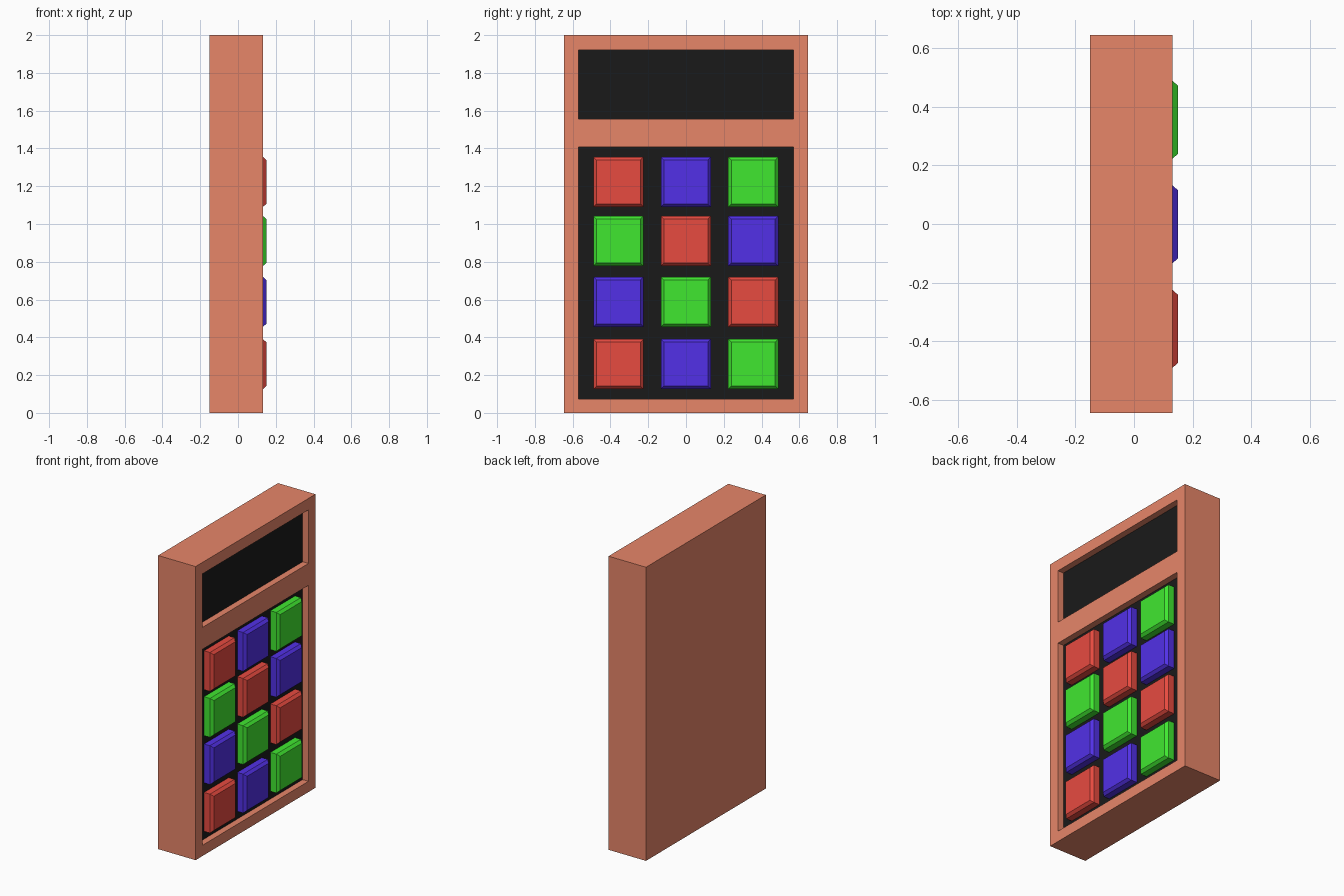
import bpy
import bmesh
from mathutils import Matrix, Vector

if "Cube" in bpy.data.objects:
    bpy.data.objects.remove(bpy.data.objects["Cube"])


def material(name, rgb):
    mat = bpy.data.materials.new(name)
    mat.use_nodes = True
    color = (*rgb, 1)
    mat.diffuse_color = color
    mat.node_tree.nodes["Principled BSDF"].inputs["Base Color"].default_value = color
    return mat


clay = material("clay", (0.8, 0.238, 0.141))
black = material("black", (0.01, 0.01, 0.01))
red = material("red", (0.8, 0.069, 0.051))
green = material("green", (0.051, 0.8, 0.03))
blue = material("blue", (0.085, 0.03, 0.8))


def box(low, high):
    """Return a bmesh box and its +x face."""
    low, high = Vector(low), Vector(high)
    bm = bmesh.new()
    bmesh.ops.create_cube(bm, size=1, matrix=Matrix.Translation((low + high) / 2)
                          @ Matrix.Diagonal((*(high - low), 1)))
    bm.normal_update()
    return bm, max(bm.faces, key=lambda f: f.normal.x)


def finish(name, bm, *mats):
    bm.normal_update()
    mesh = bpy.data.meshes.new(name)
    bm.to_mesh(mesh)
    bm.free()
    for mat in mats:
        mesh.materials.append(mat)
    obj = bpy.data.objects.new(name, mesh)
    bpy.context.collection.objects.link(obj)
    return obj


FACE, FLOOR, TIP = 0.132, 0.088, 0.15
SIDE = 0.57
SCREEN, KEYPAD = (1.557, 1.922), (0.073, 1.408)

# Case: split the keyed face, then sink the screen and keypad areas
bm, _ = box((-0.15, -0.645, 0), (FACE, 0.645, 2))
cuts = [((0, 1, 0), (0, y, 0)) for y in (-SIDE, SIDE)]
cuts += [((0, 0, 1), (0, 0, z)) for z in (*KEYPAD, *SCREEN)]
for normal, point in cuts:
    faces = [f for f in bm.faces if f.normal.x > 0.9]
    edges = {e for f in faces for e in f.edges}
    verts = {v for f in faces for v in f.verts}
    bmesh.ops.bisect_plane(bm, geom=faces + list(edges) + list(verts),
                           plane_co=point, plane_no=normal)
    bm.normal_update()

for low, high in (SCREEN, KEYPAD):
    for f in list(bm.faces):
        c = f.calc_center_median()
        if f.normal.x > 0.9 and abs(c.y) < SIDE and low < c.z < high:
            floor = bmesh.ops.extrude_discrete_faces(bm, faces=[f])["faces"][0]
            floor.material_index = 1
            for v in floor.verts:
                v.co.x = FLOOR
finish("case", bm, clay, black)

# Keys: square blocks with a chamfered top, colours shifting along the rows
HALF = 0.1325
rows = [(0.258, (red, blue, green)), (0.588, (blue, green, red)),
        (0.91, (green, red, blue)), (1.223, (red, blue, green))]
for r, (z, colors) in enumerate(rows):
    for c, mat in enumerate(colors):
        y = (c - 1) * 0.357 - 0.001
        bm, top = box((FLOOR - 0.005, y - HALF, z - HALF), (FACE, y + HALF, z + HALF))
        bmesh.ops.inset_region(bm, faces=[top], thickness=0.023)
        for v in top.verts:
            v.co.x = TIP
        finish(f"key_row{r + 1}_column{c + 1}", bm, mat)
